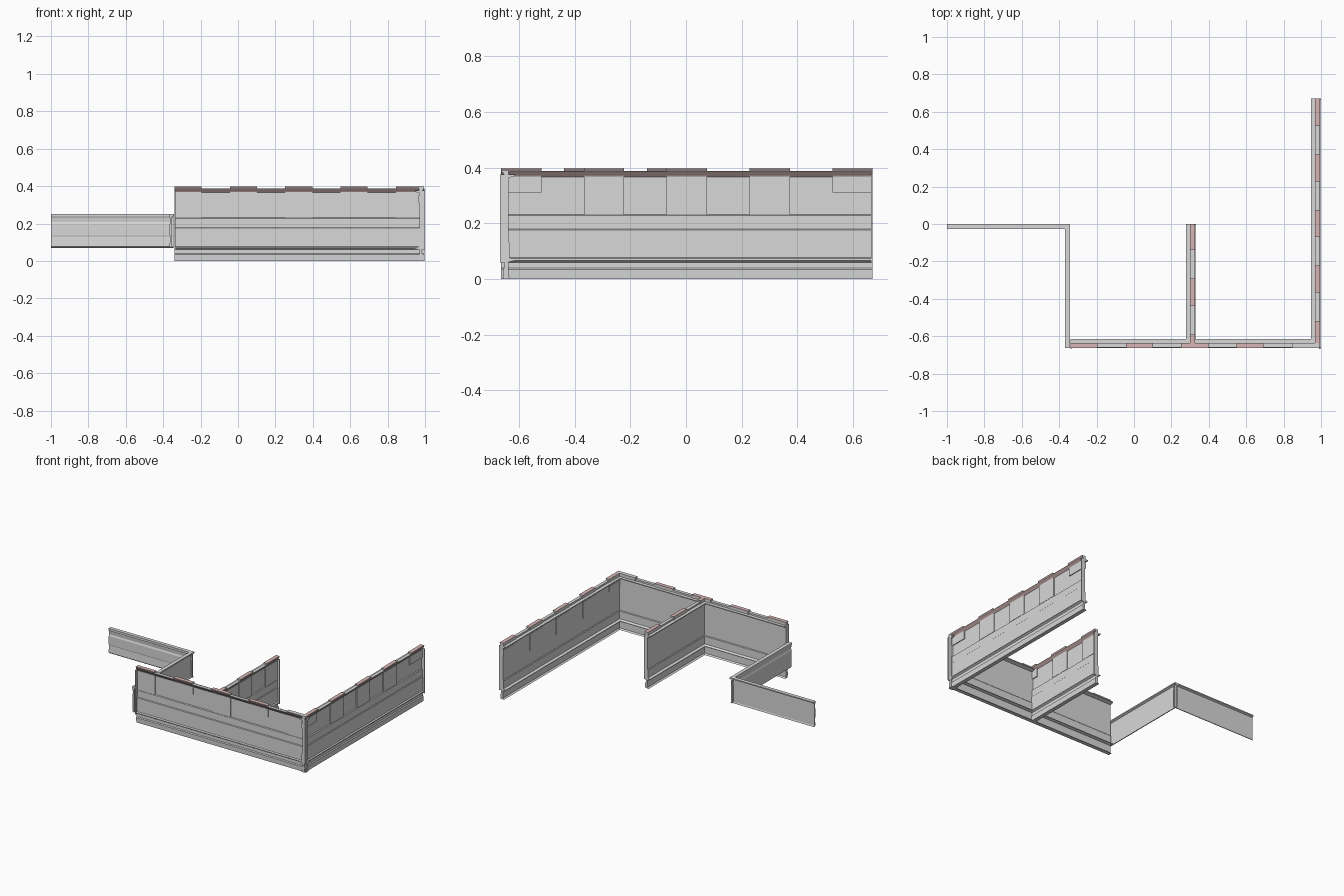
import bpy, bmesh
from mathutils import Vector

cube = bpy.data.objects.get("Cube")
if cube:
    bpy.data.objects.remove(cube, do_unlink=True)


def material(name, rgb):
    m = bpy.data.materials.new(name)
    m.use_nodes = True
    m.diffuse_color = (*rgb, 1)
    m.node_tree.nodes["Principled BSDF"].inputs["Base Color"].default_value = (*rgb, 1)
    return m


GREY = material("panel grey", (0.69, 0.69, 0.69))
ROSE = material("rose grey soffit", (0.5, 0.36, 0.35))
PINK = material("dusty pink", (0.68, 0.47, 0.46))


class Wall:
    """A straight run: u is the distance along it, d the depth inward, z the height."""

    def __init__(self, name, start, along, inward, length):
        self.name, self.length = name, length
        self.start = Vector((*start, 0))
        self.along, self.inward = Vector((*along, 0)), Vector((*inward, 0))

    def extrude(self, part, profile, u0=0, u1=None, mats=(GREY,), rule=None):
        u1 = self.length if u1 is None else u1
        bm = bmesh.new()
        rings = [[bm.verts.new(self.start + self.along * u + self.inward * d + Vector((0, 0, z)))
                  for d, z in profile] for u in (u0, u1)]
        n = len(profile)
        for i in range(n):
            j = (i + 1) % n
            bm.faces.new((rings[0][i], rings[0][j], rings[1][j], rings[1][i]))
        bm.faces.new(rings[0])
        bm.faces.new(rings[1])
        bmesh.ops.recalc_face_normals(bm, faces=bm.faces)
        if rule:
            for f in bm.faces:
                f.material_index = rule(f.normal)
        mesh = bpy.data.meshes.new(self.name + "_" + part)
        bm.to_mesh(mesh)
        bm.free()
        for m in mats:
            mesh.materials.append(m)
        ob = bpy.data.objects.new(mesh.name, mesh)
        bpy.context.collection.objects.link(ob)

    def box(self, part, u0, u1, d0, d1, z0, z1):
        self.extrude(part, [(d0, z0), (d1, z0), (d1, z1), (d0, z1)], u0, u1)


# Thin sheet with a foot, a ledge, a stepped waist and an inner cap flange
TALL = [(0.008, 0), (0.036, 0), (0.026, 0.008), (0.026, 0.06), (0.046, 0.065),
        (0.046, 0.069), (0.03, 0.076), (0.03, 0.13), (0.026, 0.135), (0.026, 0.362),
        (0.05, 0.37), (0.05, 0.376), (0.018, 0.376), (0.018, 0.232), (0.012, 0.228),
        (0.012, 0.18), (0.008, 0.176), (0.008, 0.078), (0.0, 0.073), (0.0, 0.067),
        (0.012, 0.06), (0.012, 0.04), (0.006, 0.035)]
# Overhanging copings, their undersides sloping back to the sheet
CAP = [(0.019, 0.364), (0.026, 0.364), (0.026, 0.388), (0.003, 0.388), (0.003, 0.386)]
MERLON = [(0.017, 0.364), (0.029, 0.364), (0.029, 0.398), (0.001, 0.398), (0.001, 0.395)]
LOW = [(0.012, 0.07), (0.017, 0.07), (0.014, 0.08), (0.014, 0.236), (0.026, 0.242),
       (0.026, 0.25), (0, 0.25), (0, 0.238), (0.004, 0.232), (0.007, 0.207),
       (0.003, 0.195), (0.003, 0.135), (0.005, 0.13), (0.002, 0.078)]


def trim_rule(normal):
    # Slot 0 on top, slot 1 on the sloping underside, slot 2 on upright sides
    return 0 if normal.z > 0.5 else 1 if normal.z < -0.3 else 2


def tall_wall(wall, merlons, deep, posts, plain_tops=(), inner=False):
    wall.extrude("sheet", TALL)
    wall.extrude("cap", CAP, mats=(GREY, ROSE, GREY), rule=trim_rule)
    for i, (a, b) in enumerate(merlons):
        top = GREY if i in plain_tops else PINK
        wall.extrude(f"merlon_{i}", MERLON, a, b, (top, ROSE, GREY), trim_rule)
        low = 0.23 if i in deep else 0.31
        wall.box(f"panel_{i}", a, b, 0.012, 0.019, low, 0.368)
        if inner:
            wall.box(f"inner_panel_{i}", a, b, 0.025, 0.031, low, 0.35)
    for i, u in enumerate(posts):
        wall.box(f"post_{i}", u - 0.003, u + 0.003, -0.004, 0.02, 0.06, 0.376)


def spaced(first, step, count, width, length):
    spans = [(first + step * i, first + step * i + width) for i in range(count)]
    return [(max(a, 0), min(b, length)) for a, b in spans]


# Tall walls
front = Wall("front_wall", (-0.34, -0.664), (1, 0), (0, 1), 1.336)
tall_wall(front, spaced(0, 0.296, 5, 0.145, 1.336), (0, 2, 4), (0.003, 1.333), (4,))

side = Wall("side_wall", (0.996, -0.664), (0, 1), (-1, 0), 1.334)
tall_wall(side, spaced(0, 0.2973, 5, 0.145, 1.334), (1, 2, 3), (0.003, 1.331), inner=True)

divider = Wall("divider_wall", (0.328, -0.642), (0, 1), (-1, 0), 0.642)
tall_wall(divider, spaced(-0.093, 0.2975, 3, 0.145, 0.642), (1, 2), (0.639,))

# Low walls
Wall("low_back_wall", (-1, -0.026), (1, 0), (0, 1), 0.655).extrude("sheet", LOW)
Wall("low_side_wall", (-0.368, -0.664), (0, 1), (1, 0), 0.664).extrude("sheet", LOW)
